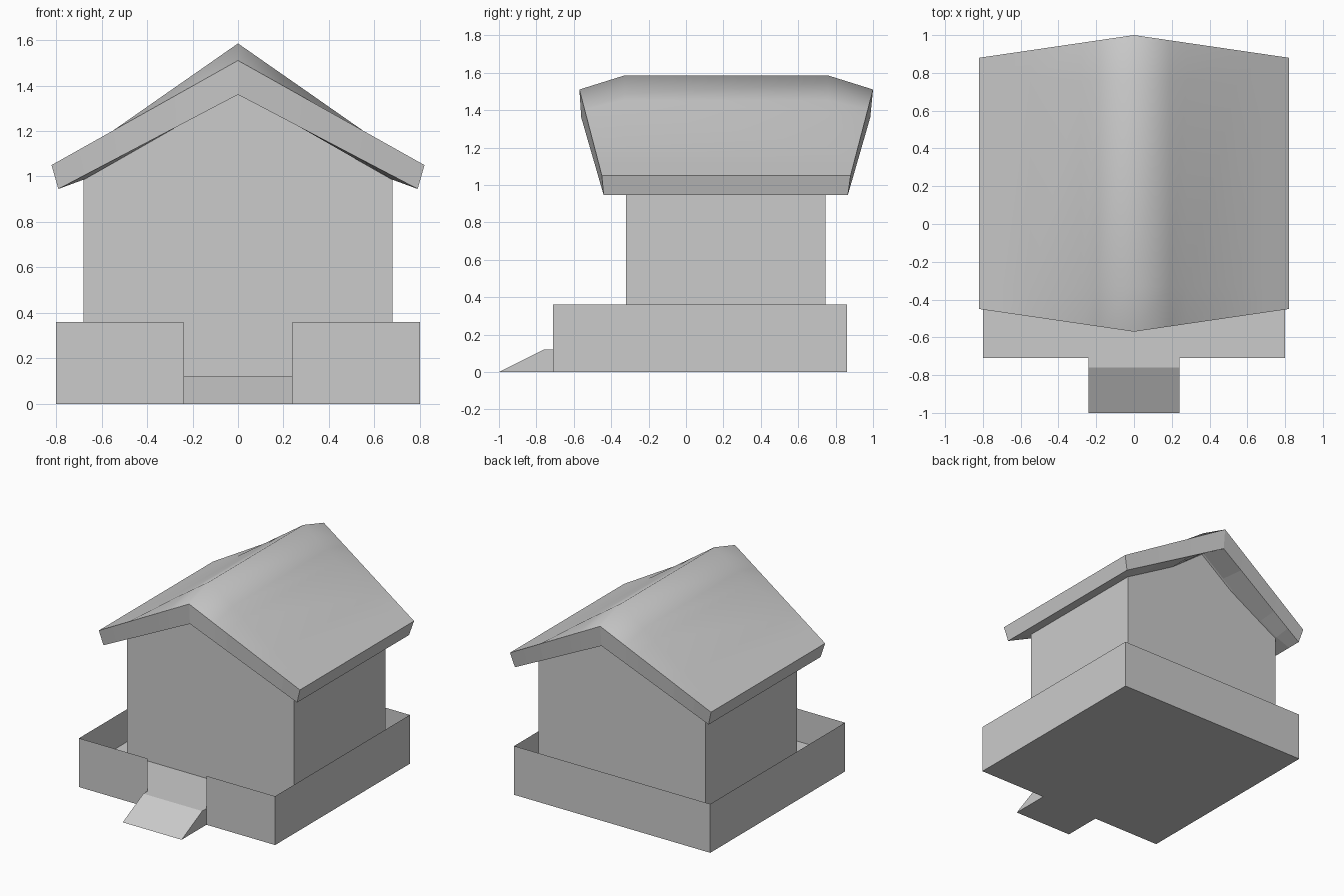
import bpy, bmesh

if "Cube" in bpy.data.objects:
    bpy.data.objects.remove(bpy.data.objects["Cube"])


def make(name, verts, faces):
    mesh = bpy.data.meshes.new(name)
    mesh.from_pydata(verts, [], faces)
    obj = bpy.data.objects.new(name, mesh)
    bpy.context.collection.objects.link(obj)
    bm = bmesh.new()
    bm.from_mesh(mesh)
    bmesh.ops.recalc_face_normals(bm, faces=bm.faces)
    bm.to_mesh(mesh)
    bm.free()
    return obj


def strip(name, path, z0, z1):
    """Thin upright wall following a plan path."""
    n = len(path)
    verts = [(x, y, z) for z in (z0, z1) for x, y in path]
    return make(name, verts, [(i, i + 1, n + i + 1, n + i) for i in range(n - 1)])


# Yard: thin perimeter wall with a front gap, raised floor and underside
F, B, W, G, FLOOR = -0.71, 0.86, 0.80, 0.24, 0.12
strip("yard_wall", [(-G, F), (-W, F), (-W, B), (W, B), (W, F), (G, F)], 0, 0.36)
for name, z in (("yard_floor", FLOOR), ("yard_underside", 0)):
    slab = make(name, [(-W, F, z), (W, F, z), (W, B, z), (-W, B, z)], [(0, 1, 2, 3)])
    if z == 0:
        slab.data.flip_normals()

# Entrance ramp: side profile extruded across the gap
prof = [(-1.0, 0), (-0.76, FLOOR), (F, FLOOR), (F, 0)]
make("entrance_ramp", [(x, y, z) for x in (-G, G) for y, z in prof],
     [(0, 1, 2, 3), (4, 5, 6, 7)] + [(i, (i + 1) % 4, 4 + (i + 1) % 4, 4 + i) for i in range(4)])

# House body: gabled front and back with two side walls, closed by the roof
gable = [(-0.68, FLOOR), (0.68, FLOOR), (0.68, 0.985), (0, 1.42), (-0.68, 0.985)]
make("house_body", [(x, y, z) for y in (-0.32, 0.745) for x, z in gable],
     [(0, 1, 2, 3, 4), (5, 6, 7, 8, 9), (1, 2, 7, 6), (0, 4, 9, 5)])

# Roof: stations are (x, extra top height, extra underside height) at mid-length
half = [(0, 0.075, 0.06), (0.19, 0.049, 0.019), (0.28, 0.037, 0),
        (0.55, 0, -0.012), (0.70, 0, -0.018), (0.82, 0, 0)]
stations = [(-x, a, b) for x, a, b in half[:0:-1]] + half
ROWS, N = 4, len(stations)
top, bottom = [], []
for x, up, under in stations:
    t = abs(x) / 0.82
    inner = (-0.33, 0.76)
    ys = (-0.57 + 0.12 * t, *inner, 1.0 - 0.12 * t)
    yl = (-0.56 + 0.12 * t, *inner, 0.985 - 0.12 * t)
    for r in range(ROWS):
        mid = r in (1, 2)
        top.append((x, ys[r], 1.51 - 0.46 * t + up * mid))
        bottom.append((x * 0.79 / 0.82, yl[r], 1.36 - 0.415 * t + under * mid))
K = len(top)
top_faces = [(i * ROWS + r, (i + 1) * ROWS + r, (i + 1) * ROWS + r + 1, i * ROWS + r + 1)
             for i in range(N - 1) for r in range(ROWS - 1)]
loop = ([i * ROWS for i in range(N)] + [(N - 1) * ROWS + r for r in range(1, ROWS)]
        + [i * ROWS + ROWS - 1 for i in range(N - 2, -1, -1)] + [r for r in range(ROWS - 2, 0, -1)])
rim = [(a, b, b + K, a + K) for a, b in zip(loop, loop[1:] + loop[:1])]
roof = make("roof", top + bottom,
            top_faces + [tuple(v + K for v in f) for f in top_faces] + rim)

# Smooth slopes with a crisp rim
n_top = len(top_faces)
for p in roof.data.polygons:
    p.use_smooth = p.index < n_top
rim_edges = {tuple(sorted(e)) for a, b in zip(loop, loop[1:] + loop[:1])
             for e in ((a, b), (a + K, b + K))}
for e in roof.data.edges:
    e.use_edge_sharp = tuple(sorted(e.vertices)) in rim_edges
